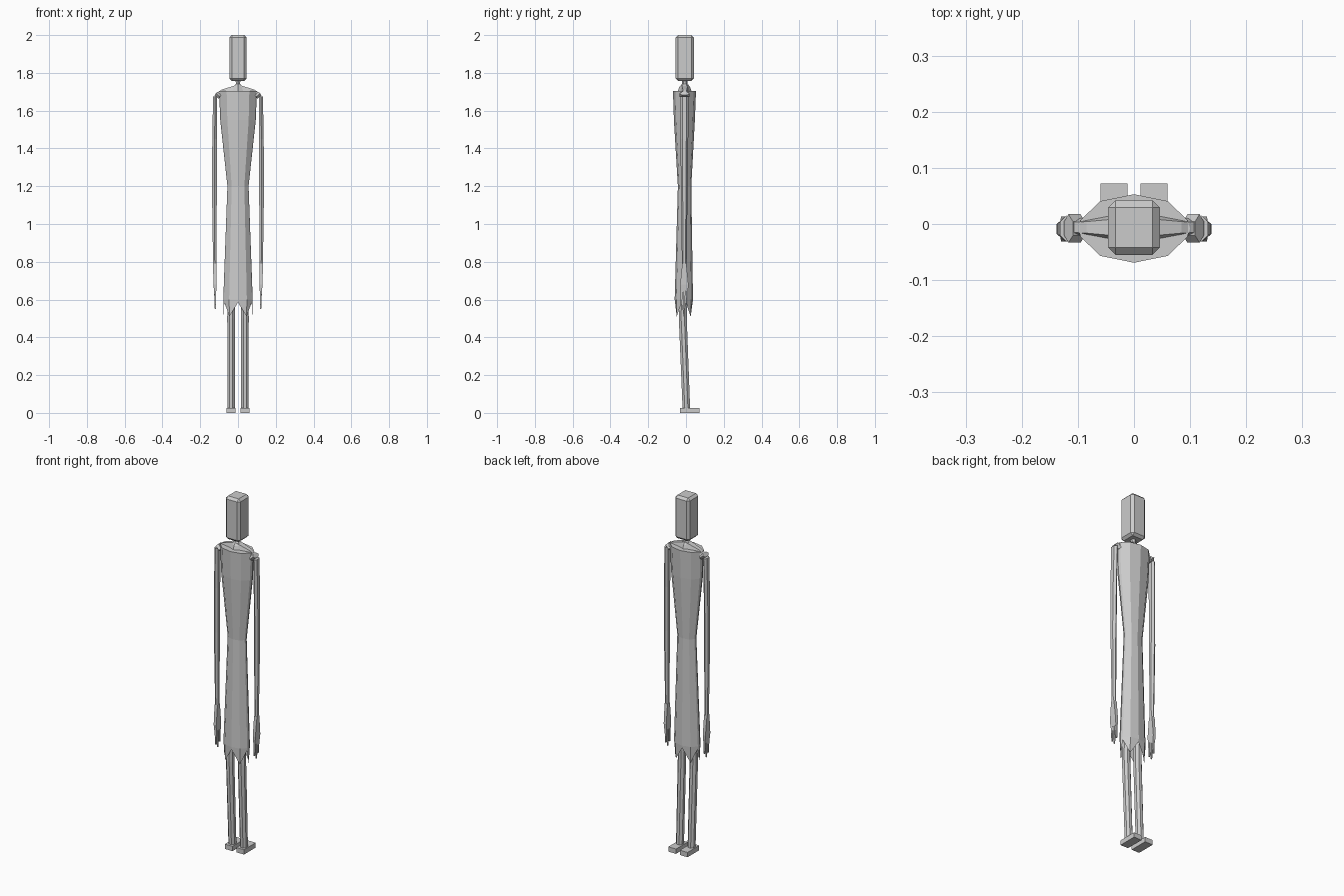
import bpy, bmesh, math
from mathutils import Vector

cube = bpy.data.objects.get("Cube")
if cube:
    bpy.data.objects.remove(cube)

grey = bpy.data.materials.new("plain grey")
grey.use_nodes = True
GREY = (0.6, 0.6, 0.6, 1)
grey.diffuse_color = GREY
grey.node_tree.nodes["Principled BSDF"].inputs["Base Color"].default_value = GREY


def finish(name, bm):
    bmesh.ops.recalc_face_normals(bm, faces=bm.faces)
    mesh = bpy.data.meshes.new(name)
    bm.to_mesh(mesh)
    bm.free()
    mesh.materials.append(grey)
    obj = bpy.data.objects.new(name, mesh)
    bpy.context.collection.objects.link(obj)
    return obj


def loft(name, rings, cap_start=True, cap_end=True):
    """Skin a list of equally long point rings."""
    bm = bmesh.new()
    loops = [[bm.verts.new(p) for p in ring] for ring in rings]
    n = len(loops[0])
    for a, b in zip(loops, loops[1:]):
        for i in range(n):
            j = (i + 1) % n
            bm.faces.new((a[i], a[j], b[j], b[i]))
    if cap_start:
        bm.faces.new(loops[0])
    if cap_end:
        bm.faces.new(loops[-1])
    return finish(name, bm)


def limb(name, sections, sides=6):
    """Tapered limb; each section is x, y, z, half width, half depth."""
    rings = []
    for x, y, z, w, d in sections:
        turn = [math.tau * (i + 0.5) / sides for i in range(sides)]
        k = 1 / math.cos(math.pi / sides)
        rings.append([(x + w * k * math.cos(t), y + d * k * math.sin(t), z) for t in turn])
    return loft(name, rings)


def box(name, low, high, bevel=0):
    bm = bmesh.new()
    bmesh.ops.create_cube(bm, size=1)
    low, high = Vector(low), Vector(high)
    for v in bm.verts:
        v.co = (low + high) / 2 + v.co * (high - low)
    if bevel:
        bmesh.ops.bevel(bm, geom=bm.edges[:], offset=bevel, segments=1, affect='EDGES')
    return finish(name, bm)


# Head
box("head", (-0.046, -0.055, 1.757), (0.046, 0.042, 2.0), 0.013)

# Neck
limb("neck", [(0, -0.007, 1.70, 0.04, 0.032), (0, -0.007, 1.725, 0.025, 0.025),
              (0, -0.007, 1.742, 0.011, 0.012), (0, -0.007, 1.765, 0.013, 0.014)])

# Dress: twelve-sided body, open below, with a zigzag hem
quarter = [(0, -1), (0.6, -0.8), (0.95, -0.25), (1, 0), (0.95, 0.25), (0.6, 0.8)]
outline = quarter + [(-x, -y) for x, y in quarter]


def dress_ring(z, half_x, back, front):
    mid, half_y = (back + front) / 2, (front - back) / 2
    return [(x * half_x, mid + y * half_y, z) for x, y in outline]


hem = [(x, y, 0.585 if i % 2 == 0 else 0.51)
       for i, (x, y, z) in enumerate(dress_ring(0, 0.076, -0.058, 0.034))]
loft("dress", [dress_ring(1.705, 0.1, -0.069, 0.053),
               dress_ring(1.55, 0.094, -0.064, 0.047),
               dress_ring(1.2, 0.056, -0.043, 0.028),
               dress_ring(0.6, 0.078, -0.06, 0.037), hem], cap_end=False)

for side, label in ((1, "left"), (-1, "right")):
    # Sloping shoulder beam
    def section(x, half_y, low, high):
        return [(side * x, -0.006 + s * half_y, z)
                for s, z in ((-1, low), (1, low), (0.6, high), (-0.6, high))]
    loft(label + "_shoulder", [section(0, 0.03, 1.70, 1.738),
                               section(0.085, 0.017, 1.69, 1.712),
                               section(0.112, 0.015, 1.675, 1.695)])

    # Shoulder joint
    joint = limb(label + "_shoulder_joint", [(0, 0, -0.014, 0.012, 0.022),
                                             (0, 0, 0.014, 0.012, 0.022)])
    joint.location = (side * 0.106, -0.008, 1.682)
    joint.rotation_euler.y = side * math.radians(50)

    # Arm
    limb(label + "_arm", [(side * 0.121, -0.008, 1.675, 0.011, 0.02),
                          (side * 0.124, -0.009, 1.45, 0.012, 0.018),
                          (side * 0.125, -0.009, 1.2, 0.013, 0.015),
                          (side * 0.123, -0.009, 0.79, 0.009, 0.011)])

    # Hand and pointed fingers
    limb(label + "_hand", [(side * 0.123, -0.009, 0.79, 0.009, 0.011),
                           (side * 0.122, -0.009, 0.68, 0.008, 0.022),
                           (side * 0.121, -0.009, 0.645, 0.006, 0.02)], 4)
    for i, tip in enumerate((0.57, 0.55, 0.575)):
        y = -0.009 + (i - 1) * 0.013
        limb(f"{label}_finger_{i + 1}", [(side * 0.121, y, 0.655, 0.006, 0.006),
                                         (side * 0.12, y + (i - 1) * 0.003, tip, 0.003, 0.003)], 4)

    # Leg
    limb(label + "_leg", [(side * 0.036, 0.002, 0.02, 0.019, 0.02),
                          (side * 0.037, -0.017, 0.5, 0.02, 0.021),
                          (side * 0.034, -0.012, 0.9, 0.02, 0.02)], 8)

    # Foot
    xs = sorted((side * 0.012, side * 0.06))
    box(label + "_foot", (xs[0], -0.032, 0), (xs[1], 0.072, 0.027))
